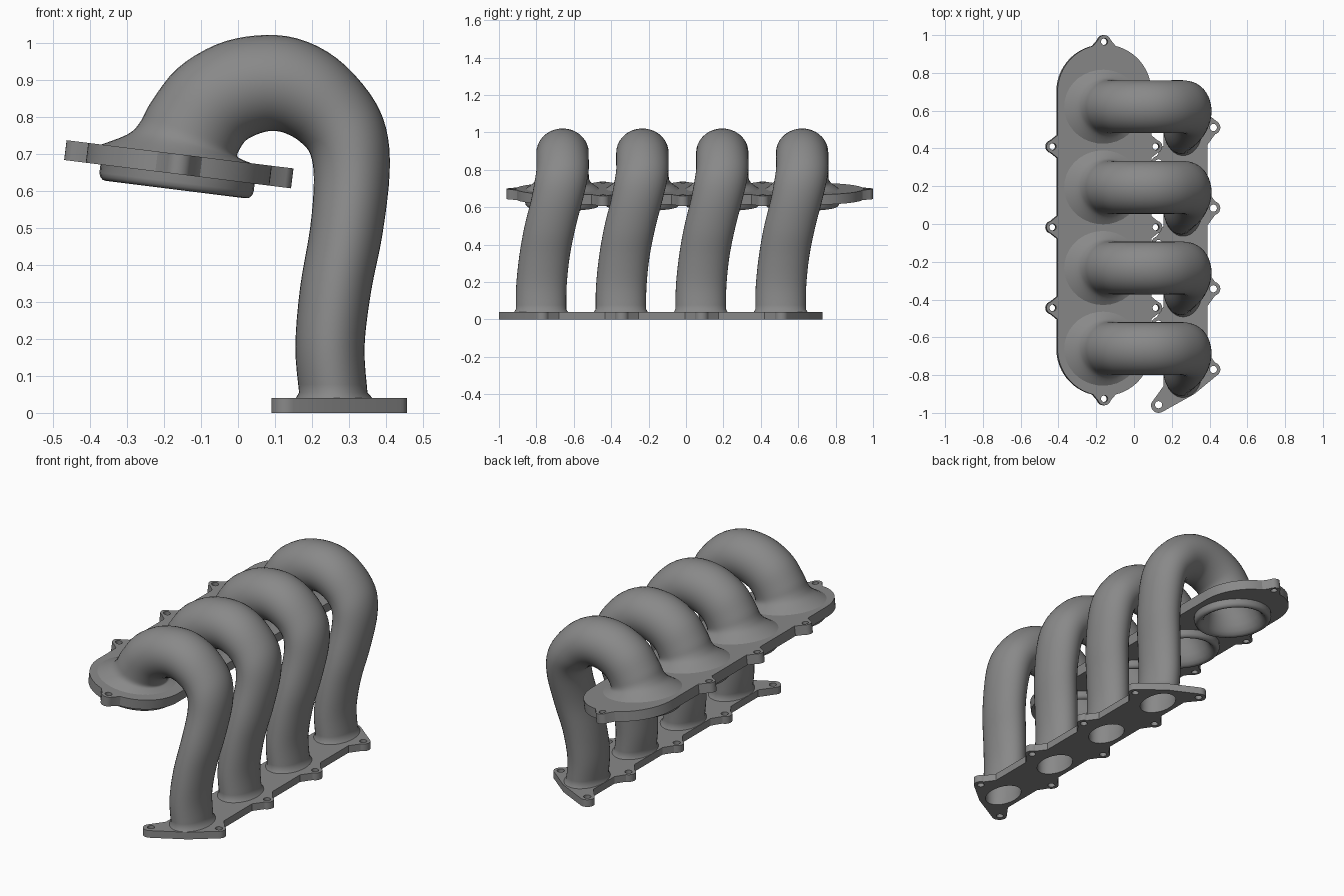
import bpy
import bmesh
from math import sin, cos, radians, pi
from mathutils import Vector

cube = bpy.data.objects.get("Cube")
if cube:
    bpy.data.objects.remove(cube, do_unlink=True)

# Single cast metal colour
metal = bpy.data.materials.new("cast_grey_metal")
metal.use_nodes = True
grey = (0.25, 0.25, 0.25, 1)
metal.diffuse_color = grey
metal.node_tree.nodes["Principled BSDF"].inputs["Base Color"].default_value = grey

SIDES = 36
PITCH = 0.427
TILT = radians(7.1)
PLATE_CENTRE = Vector((-0.16, 0, 0.672))
PLATE_HALF = 0.027


def finish(obj, angle):
    """Give the part its material and smooth shading with sharp edges."""
    obj.data.materials.clear()
    obj.data.materials.append(metal)
    bpy.ops.object.select_all(action='DESELECT')
    obj.select_set(True)
    bpy.context.view_layer.objects.active = obj
    bpy.ops.object.shade_smooth_by_angle(angle=radians(angle))


def arc(cx, cy, r, start, end, steps=10):
    """Points on a circular arc, angles in degrees."""
    angles = [radians(start + (end - start) * i / steps) for i in range(steps + 1)]
    return [(cx + r * cos(a), cy + r * sin(a)) for a in angles]


def ellipse(cx, cy, rx, ry, steps=SIDES):
    return [(cx + rx * cos(2 * pi * i / steps), cy + ry * sin(2 * pi * i / steps))
            for i in range(steps)]


def side_ear(cx, cy, r, edge, foot, side):
    """Bolt ear on a straight edge; side is 1 for +x and -1 for -x."""
    turn = 0 if side > 0 else 180
    return ([(edge, cy - side * foot)]
            + arc(cx, cy, r, turn - 75, turn + 75)
            + [(edge, cy + side * foot)])


def slab(name, outline, holes, half):
    """Extruded flat profile with holes."""
    curve = bpy.data.curves.new(name, 'CURVE')
    curve.dimensions = '2D'
    curve.fill_mode = 'BOTH'
    curve.extrude = half
    for loop in [outline] + holes:
        spline = curve.splines.new('POLY')
        spline.points.add(len(loop) - 1)
        for point, (x, y) in zip(spline.points, loop):
            point.co = (x, y, 0, 1)
        spline.use_cyclic_u = True
    obj = bpy.data.objects.new(name, curve)
    bpy.context.collection.objects.link(obj)
    bpy.ops.object.select_all(action='DESELECT')
    obj.select_set(True)
    bpy.context.view_layer.objects.active = obj
    bpy.ops.object.convert(target='MESH')
    return bpy.context.view_layer.objects.active


def smooth_path(keys, steps):
    """Catmull-Rom interpolation between section tuples."""
    result = []
    last = len(keys) - 1
    for i in range(last):
        rows = zip(keys[max(i - 1, 0)], keys[i], keys[i + 1], keys[min(i + 2, last)])
        rows = list(rows)
        for k in range(steps):
            t = k / steps
            result.append(tuple(
                b + 0.5 * t * (c - a + t * (2 * a - 5 * b + 4 * c - d
                                            + t * (3 * (b - c) + d - a)))
                for a, b, c, d in rows))
    return result + [keys[-1]]


def shrink(section, factor):
    ox, oz, ix, iz, y, half = section
    mx, mz = (ox + ix) / 2, (oz + iz) / 2
    return (mx + (ox - mx) * factor, mz + (oz - mz) * factor,
            mx + (ix - mx) * factor, mz + (iz - mz) * factor, y, half * factor)


# Runner sections: outer x z, inner x z, sideways shift, half width in y
base = [(0.365, 0.038, 0.155, 0.038, -0.115, 0.145)]
pipe = [
    (0.35, 0.055, 0.165, 0.055, -0.115, 0.135),
    (0.342, 0.18, 0.155, 0.18, -0.113, 0.135),
    (0.36, 0.33, 0.168, 0.34, -0.097, 0.135),
    (0.39, 0.48, 0.195, 0.5, -0.068, 0.137),
    (0.41, 0.65, 0.205, 0.63, -0.03, 0.138),
    (0.4, 0.77, 0.195, 0.7, -0.01, 0.14),
    (0.355, 0.865, 0.165, 0.735, 0, 0.14),
    (0.265, 0.96, 0.13, 0.755, 0, 0.14),
    (0.16, 1.012, 0.1, 0.762, 0, 0.14),
    (0.05, 1.02, 0.075, 0.76, 0, 0.14),
    (-0.06, 0.995, 0.045, 0.75, 0, 0.14),
    (-0.165, 0.93, 0.02, 0.735, 0, 0.14),
    (-0.235, 0.84, 0.003, 0.71, 0, 0.14),
]
skirt = [
    (-0.265, 0.785, -0.002, 0.695, 0, 0.145),
    (-0.3, 0.752, 0.01, 0.685, 0, 0.165),
    (-0.385, 0.72, 0.055, 0.668, 0, 0.205),
]


def bell_section(scale, depth):
    """Section of the intake mouth, parallel to the tilted plate."""
    along = Vector((cos(TILT), 0, -sin(TILT)))
    normal = Vector((sin(TILT), 0, cos(TILT)))
    centre = PLATE_CENTRE - normal * (PLATE_HALF + depth)
    outer = centre - along * 0.21 * scale
    inner = centre + along * 0.21 * scale
    return (outer.x, outer.z, inner.x, inner.z, 0, 0.2 * scale)


bell = [bell_section(s, d) for s, d in (
    (1, -0.01), (1, 0.022), (0.985, 0.032), (0.95, 0.04), (0.9, 0.042),
    (0.84, 0.036), (0.77, 0.02), (0.7, -0.01), (0.64, -0.05))]
bore = [shrink(s, 0.86) for s in reversed(smooth_path(pipe, 3))]
port = [(0.338, 0.025, 0.177, 0.025, -0.115, 0.118)]
sections = base + smooth_path(pipe + skirt, 4) + bell + bore + port


def runner(name, y):
    """Hollow pipe lofted through all sections as one closed skin."""
    bm = bmesh.new()
    rings = []
    for ox, oz, ix, iz, shift, half in sections:
        ring = []
        for i in range(SIDES):
            c, s = cos(2 * pi * i / SIDES), sin(2 * pi * i / SIDES)
            ring.append(bm.verts.new(((ox + ix) / 2 + (ox - ix) / 2 * c,
                                      y + shift + half * s,
                                      (oz + iz) / 2 + (oz - iz) / 2 * c)))
        rings.append(ring)
    for a, b in zip(rings, rings[1:] + rings[:1]):
        for i in range(SIDES):
            j = (i + 1) % SIDES
            bm.faces.new((a[i], a[j], b[j], b[i]))
    bmesh.ops.recalc_face_normals(bm, faces=bm.faces)
    mesh = bpy.data.meshes.new(name)
    bm.to_mesh(mesh)
    bm.free()
    obj = bpy.data.objects.new(name, mesh)
    bpy.context.collection.objects.link(obj)
    finish(obj, 50)


runner_ys = [-0.66 + PITCH * i for i in range(4)]
for number, y in enumerate(runner_ys, 1):
    runner(f"runner_{number}", y)

# Tilted intake plate with bolt ears
ear_ys = [-0.444 + PITCH * i for i in range(3)]
outline, bolts = [], [(0, 0.965), (0, -0.925)]
for y in ear_ys:
    outline += side_ear(0.275, y, 0.034, 0.25, 0.06, 1)
    bolts += [(0.275, y), (-0.275, y)]
outline += arc(0, 0.7, 0.25, 0, 76, 16) + arc(0, 0.965, 0.035, 15, 165)
outline += arc(0, 0.7, 0.25, 104, 180, 16)
for y in reversed(ear_ys):
    outline += side_ear(-0.275, y, 0.034, -0.25, 0.06, -1)
outline += arc(0, -0.66, 0.25, 180, 256, 16) + arc(0, -0.925, 0.035, 195, 345)
outline += arc(0, -0.66, 0.25, 284, 360, 16)
holes = [ellipse(x, y, 0.018, 0.018, 16) for x, y in bolts]
holes += [ellipse(0, y, 0.18, 0.17) for y in runner_ys]
plate = slab("intake_plate", outline, holes, PLATE_HALF)
plate.location = PLATE_CENTRE
plate.rotation_euler.y = TILT
finish(plate, 30)

# Scalloped base flange with ports
right_ys = [-0.77 + PITCH * i for i in range(4)]
left_ys = [-0.53 + PITCH * i for i in range(3)]
outline = arc(0.13, -0.96, 0.04, 160, 300) + [(0.32, -0.9)]
outline += arc(0.42, right_ys[0], 0.037, -60, 75) + [(0.39, right_ys[0] + 0.09)]
for y in right_ys[1:3]:
    outline += side_ear(0.42, y, 0.037, 0.39, 0.09, 1)
outline += [(0.39, right_ys[3] - 0.09)] + arc(0.42, right_ys[3], 0.037, -75, 60)
outline += [(0.31, 0.645)] + arc(0.13, 0.69, 0.039, 60, 200) + [(0.155, 0.6)]
for y in reversed(left_ys):
    outline += side_ear(0.13, y, 0.038, 0.155, 0.09, -1)
outline.append((0.155, -0.86))
bolts = [(0.42, y) for y in right_ys]
bolts += [(0.13, y) for y in [-0.957, 0.69] + left_ys]
holes = [ellipse(x, y, 0.019, 0.019, 16) for x, y in bolts]
holes += [ellipse(0.258, y - 0.115, 0.078, 0.115) for y in runner_ys]
flange = slab("base_flange", outline, holes, 0.02)
flange.location.z = 0.02
finish(flange, 30)
